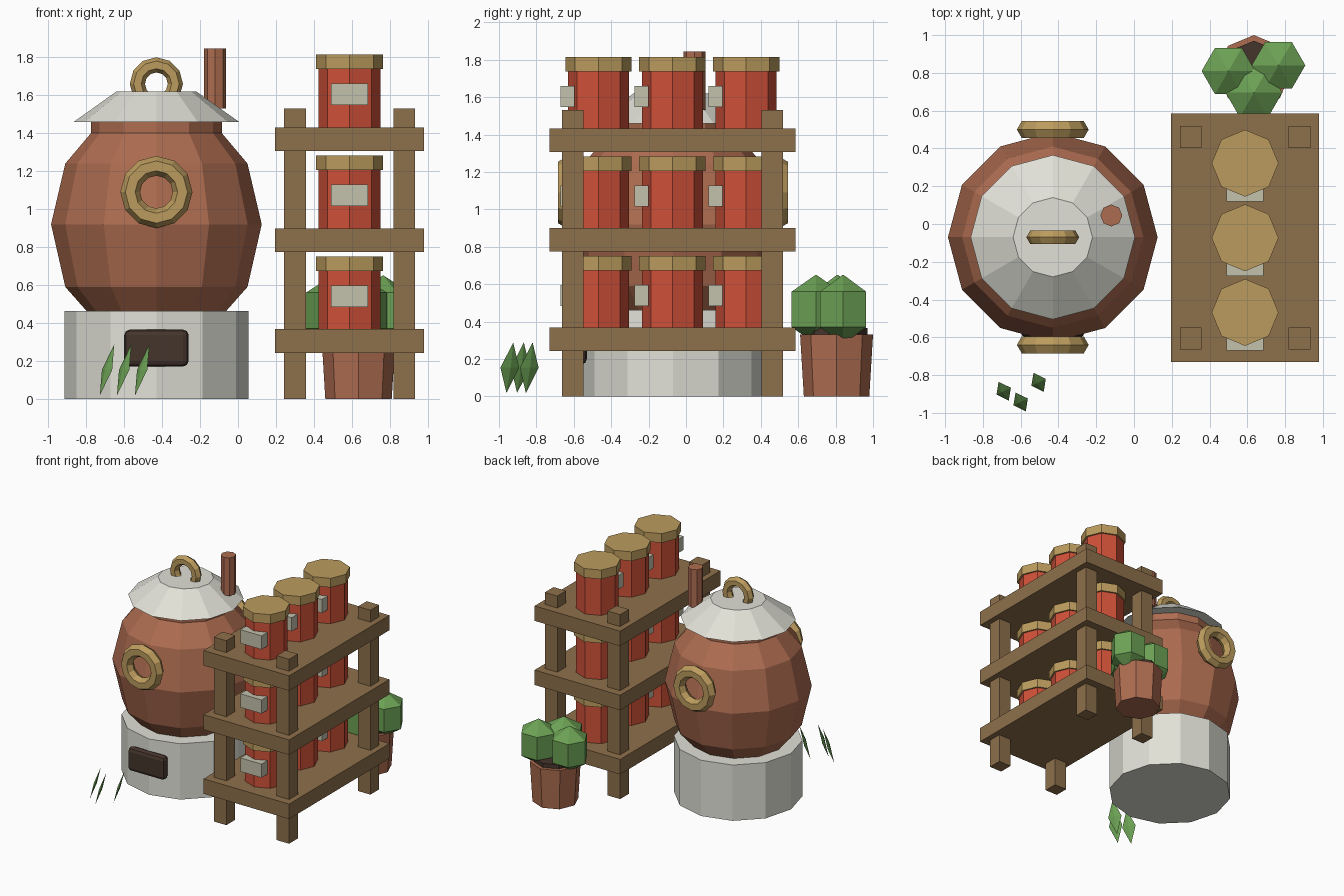
import bpy, bmesh, math
from mathutils import Vector

if "Cube" in bpy.data.objects:
    bpy.data.objects.remove(bpy.data.objects["Cube"])


def material(name, rgb):
    m = bpy.data.materials.new(name)
    m.diffuse_color = (*rgb, 1)
    m.use_nodes = True
    m.node_tree.nodes["Principled BSDF"].inputs["Base Color"].default_value = m.diffuse_color
    return m


COPPER = material("copper", (0.42, 0.15, 0.08))
STONE = material("pale_stone", (0.75, 0.75, 0.68))
BRASS = material("brass", (0.50, 0.33, 0.11))
WOOD = material("wood", (0.27, 0.16, 0.07))
IRON = material("dark_iron", (0.06, 0.035, 0.025))
RED = material("red_glaze", (0.62, 0.08, 0.04))
LABEL = material("label_paper", (0.55, 0.54, 0.42))
LEAF = material("leaf", (0.15, 0.36, 0.09))
SOIL = material("soil", (0.06, 0.035, 0.025))


def add_mesh(name, bm, mat):
    bmesh.ops.recalc_face_normals(bm, faces=bm.faces)
    me = bpy.data.meshes.new(name)
    bm.to_mesh(me)
    bm.free()
    me.materials.append(mat)
    ob = bpy.data.objects.new(name, me)
    bpy.context.collection.objects.link(ob)
    return ob


def turned(name, profile, sides, x, y, mat):
    """Closed faceted solid from a (radius, z) profile, bottom to top."""
    bm = bmesh.new()
    rings = []
    for r, z in profile:
        angles = [2 * math.pi * i / sides for i in range(sides)]
        rings.append([bm.verts.new((x + r * math.cos(a), y + r * math.sin(a), z)) for a in angles])
    for lo, hi in zip(rings, rings[1:]):
        for i in range(sides):
            j = (i + 1) % sides
            bm.faces.new((lo[i], lo[j], hi[j], hi[i]))
    bm.faces.new(rings[0][::-1])
    bm.faces.new(rings[-1])
    return add_mesh(name, bm, mat)


def box(name, center, size, mat, bevel=0):
    bm = bmesh.new()
    bmesh.ops.create_cube(bm, size=1)
    bmesh.ops.scale(bm, vec=size, verts=bm.verts)
    bmesh.ops.translate(bm, vec=center, verts=bm.verts)
    ob = add_mesh(name, bm, mat)
    if bevel:
        mod = ob.modifiers.new("bevel", 'BEVEL')
        mod.width, mod.segments = bevel, 2
    return ob


def ring(name, center, major, minor):
    """Upright faceted ring facing the front."""
    bpy.ops.mesh.primitive_torus_add(major_segments=12, minor_segments=6, major_radius=major,
                                     minor_radius=minor, location=center,
                                     rotation=(math.pi / 2, 0, 0))
    bpy.context.object.name = name
    bpy.context.object.data.materials.append(BRASS)


# Kettle: plinth, barrel-shaped body, lid, chimney
KX, KY = -0.43, -0.07
turned("kettle_plinth", [(0.485, 0), (0.485, 0.463)], 12, KX, KY, STONE)
turned("kettle_body", [(0.365, 0.46), (0.48, 0.59), (0.555, 0.92), (0.48, 1.24),
                       (0.345, 1.40), (0.345, 1.465)], 12, KX, KY, COPPER)
turned("kettle_lid", [(0.435, 1.46), (0.21, 1.62)], 12, KX, KY, STONE)
turned("chimney", [(0.058, 1.53), (0.058, 1.845)], 8, -0.12, 0.045, COPPER)

# Lid handle, round frames front and back, firebox door
ring("lid_handle", (KX, KY, 1.66), 0.10, 0.04)
for side, dy in (("front", -0.57), ("back", 0.57)):
    ring(f"{side}_porthole_frame", (KX, KY + dy, 1.09), 0.138, 0.052)
box("firebox_door", (KX, -0.565, 0.268), (0.34, 0.07, 0.195), IRON, 0.03)

# Rack: three boards on four posts
RX, RY = 0.588, -0.073
BOARD_TOPS = (0.367, 0.899, 1.431)
for i, top in enumerate(BOARD_TOPS):
    box(f"shelf_board_{i + 1}", (RX, RY, top - 0.062), (0.785, 1.315, 0.124), WOOD)
for sx in (-1, 1):
    for sy in (-1, 1):
        box("rack_post", (RX + sx * 0.288, RY + sy * 0.533, 0.765), (0.115, 0.115, 1.53), WOOD)

# Jars with caps and labels, three per board
for top in BOARD_TOPS:
    for dy in (-0.395, 0, 0.395):
        y = RY + dy
        turned("jar", [(0.163, top), (0.163, top + 0.31)], 8, RX, y, RED)
        turned("jar_cap", [(0.177, top + 0.307), (0.177, top + 0.383)], 8, RX, y, BRASS)
        box("jar_label", (RX, y - 0.165, top + 0.173), (0.195, 0.075, 0.113), LABEL)

# Planter with soil and three faceted bushes
turned("planter", [(0.175, 0), (0.195, 0.33)], 8, 0.635, 0.805, COPPER)
turned("planter_soil", [(0.165, 0.32), (0.165, 0.365)], 8, 0.635, 0.805, SOIL)
for x, y, r in ((0.50, 0.81, 0.142), (0.765, 0.84, 0.142), (0.635, 0.695, 0.15)):
    turned("bush", [(0.002, 0.28), (r, 0.37), (r, 0.56), (0.002, 0.65)], 6, x, y, LEAF)

# Leaning grass blades: thin octahedra
LONG, WIDE, THIN = Vector((0.038, 0.018, 0.135)), Vector((0.027, -0.05, 0)), Vector((0.01, 0.005, 0))
for x, y in ((-0.69, -0.885), (-0.60, -0.942), (-0.505, -0.838)):
    bm = bmesh.new()
    c = Vector((x, y, 0.153))
    tips = [bm.verts.new(c + s * LONG) for s in (-1, 1)]
    rim = [bm.verts.new(c + v) for v in (WIDE, THIN, -WIDE, -THIN)]
    for t in tips:
        for i in range(4):
            bm.faces.new((t, rim[i], rim[(i + 1) % 4]))
    add_mesh("grass_blade", bm, LEAF)
